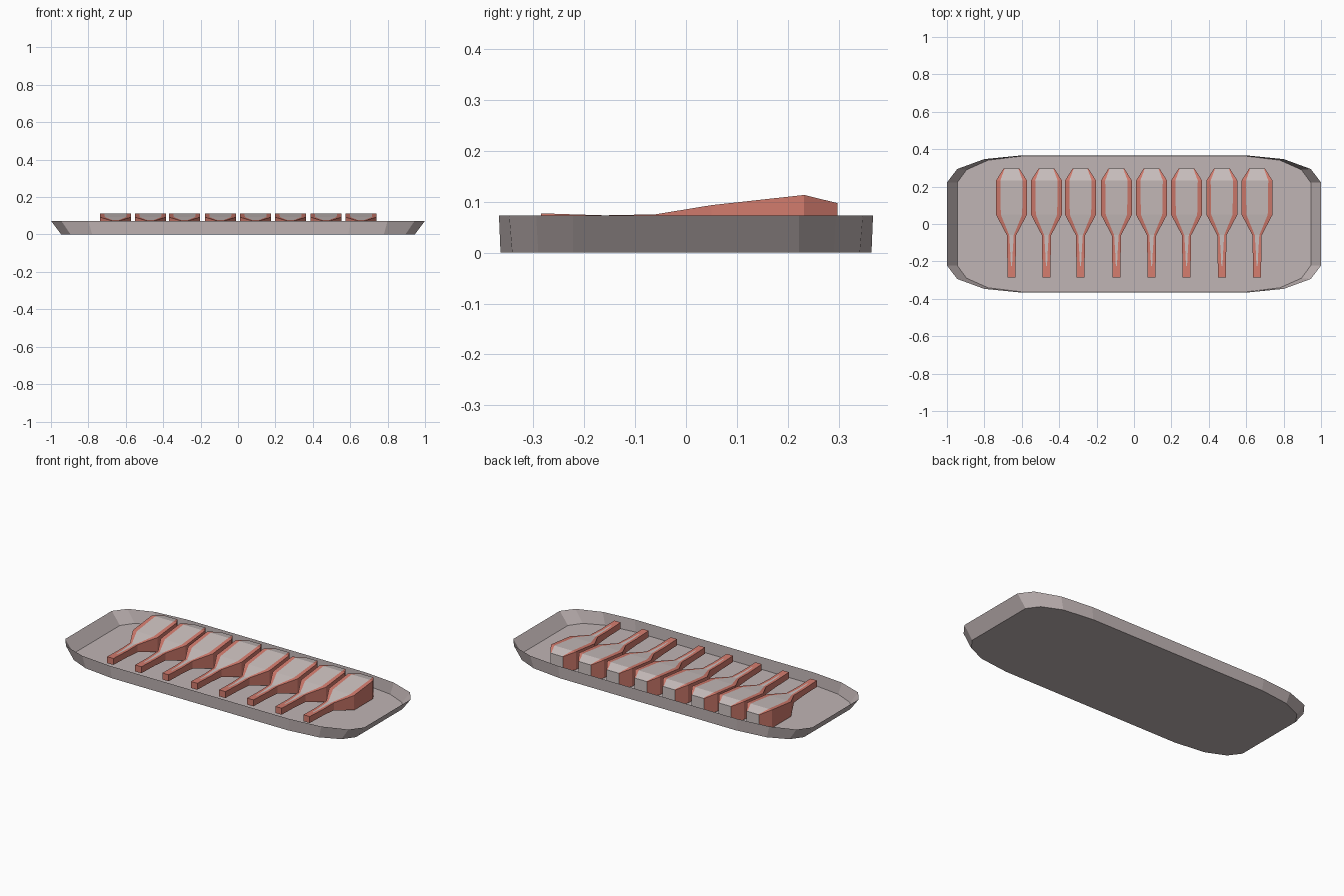
import bpy, bmesh

if "Cube" in bpy.data.objects:
    bpy.data.objects.remove(bpy.data.objects["Cube"])


def material(name, rgb):
    m = bpy.data.materials.new(name)
    m.diffuse_color = (*rgb, 1)
    m.use_nodes = True
    m.node_tree.nodes["Principled BSDF"].inputs["Base Color"].default_value = m.diffuse_color
    return m


pale_tray = material("pale tray grey", (0.53, 0.46, 0.46))
red_meat = material("red meat", (0.65, 0.20, 0.155))
pale_fat = material("pale fat", (0.60, 0.53, 0.52))


def new_object(name, bm, mats):
    bmesh.ops.recalc_face_normals(bm, faces=bm.faces)
    me = bpy.data.meshes.new(name)
    bm.to_mesh(me)
    bm.free()
    for m in mats:
        me.materials.append(m)
    ob = bpy.data.objects.new(name, me)
    bpy.context.collection.objects.link(ob)
    return ob


def outline(quarter):
    """Mirror a quarter outline into a closed loop."""
    right = quarter + [(x, -y) for x, y in reversed(quarter)]
    return right + [(-x, -y) for x, y in right]


# Tray: thin sheet with flared rim and flat floor
rim = outline([(0.60, 0.367), (0.80, 0.347), (0.945, 0.294), (1.0, 0.222)])
base = outline([(0.59, 0.364), (0.78, 0.341), (0.895, 0.290), (0.945, 0.222)])
bm = bmesh.new()
top = [bm.verts.new((x, y, 0.073)) for x, y in rim]
low = [bm.verts.new((x, y, 0)) for x, y in base]
n = len(top)
bm.faces.new(low)
for i in range(n):
    j = (i + 1) % n
    bm.faces.new((low[i], low[j], top[j], top[i]))
new_object("tray", bm, [pale_tray])

# Cutlet stations: y, half width, half width of fat strip, top z, bottom z
stations = [(0.297, 0.042, 0.036, 0.097, 0.004),
            (0.232, 0.083, 0.060, 0.113, 0.004),
            (0.050, 0.083, 0.057, 0.093, 0.004),
            (-0.060, 0.025, 0.012, 0.075, 0.030),
            (-0.160, 0.023, 0.006, 0.073, 0.036),
            (-0.225, 0.022, 0.003, 0.075, 0.037),
            (-0.285, 0.021, 0.003, 0.077, 0.038)]


def cutlet(name, cx):
    bm = bmesh.new()
    rings = []
    for y, w, f, zt, zb in stations:
        section = [(-w, zb), (-w, zt), (-f, zt), (f, zt), (w, zt), (w, zb)]
        rings.append([bm.verts.new((cx + x, y, z)) for x, z in section])
    for k, (a, b) in enumerate(zip(rings, rings[1:])):
        for i in range(6):
            j = (i + 1) % 6
            face = bm.faces.new((a[i], a[j], b[j], b[i]))
            # Fat covers the middle strip of the top
            face.material_index = 1 if i == 2 and k < 5 else 0
    bm.faces.new(rings[0]).material_index = 1
    bm.faces.new(rings[-1])
    new_object(name, bm, [red_meat, pale_fat])


# Row of eight cutlets
for i, cx in enumerate((-0.655, -0.468, -0.286, -0.094, 0.094, 0.281, 0.470, 0.658)):
    cutlet(f"cutlet_{i + 1}", cx)
